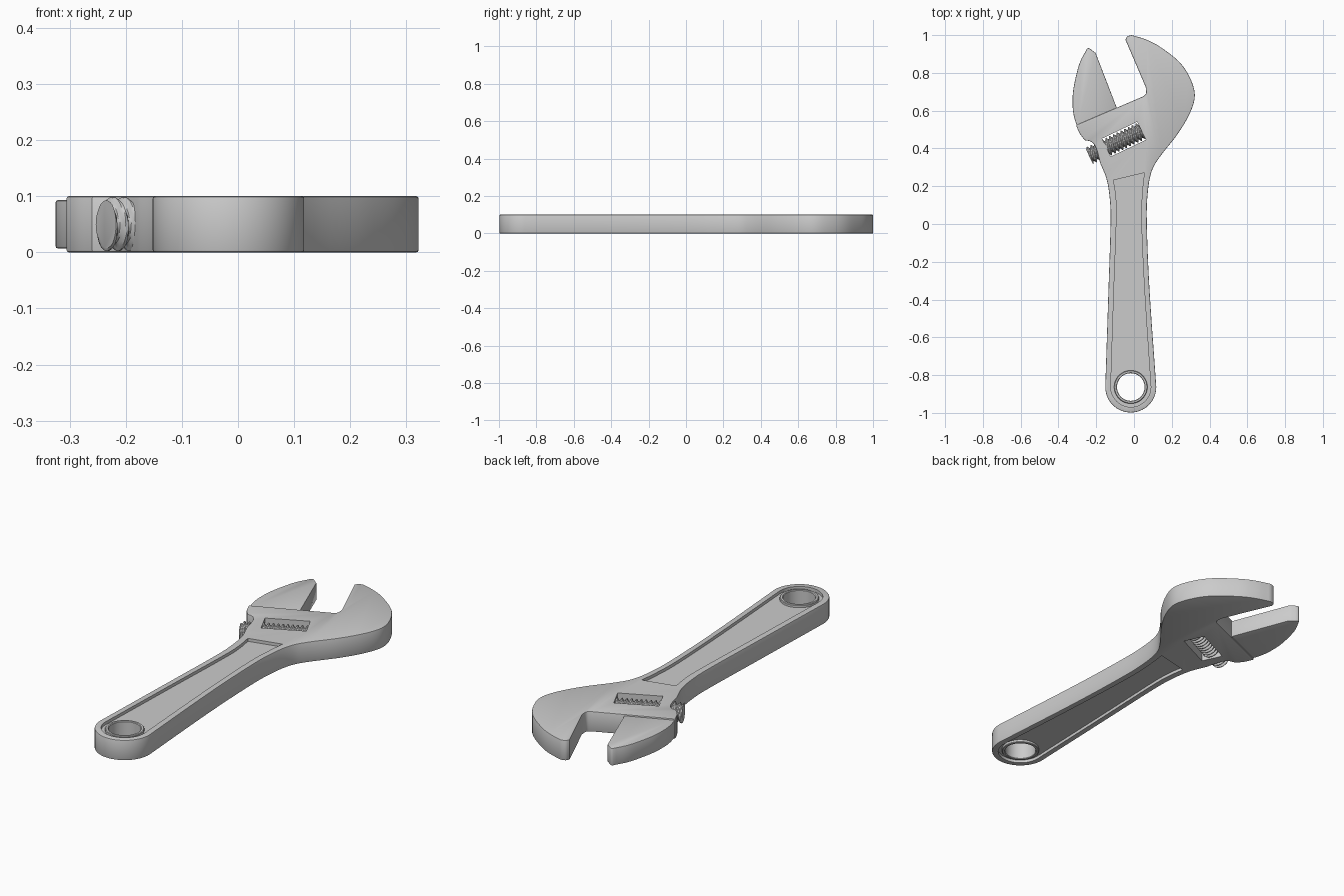
import bpy, bmesh, math
from mathutils import Vector, Matrix

if "Cube" in bpy.data.objects:
    bpy.data.objects.remove(bpy.data.objects["Cube"])

H = 0.1                      # tool thickness
EYE = Vector((-0.017, -0.863))  # hanging hole centre


def spline(pts, n=6):
    """Smooth curve through the points, ends kept as corners."""
    p = [Vector(q) for q in pts]
    p = [2 * p[0] - p[1]] + p + [2 * p[-1] - p[-2]]
    out = []
    for i in range(1, len(p) - 2):
        a, b, c, d = p[i - 1:i + 3]
        for k in range(n):
            t = k / n
            out.append(0.5 * (2 * b + (c - a) * t + (2 * a - 5 * b + 4 * c - d) * t * t
                              + (3 * b - a - 3 * c + d) * t ** 3))
    return out + [p[-2]]


def arc(c, r, a0, a1, n):
    return [c + r * Vector((math.cos(a), math.sin(a)))
            for a in (math.radians(a0 + (a1 - a0) * i / n) for i in range(n + 1))]


def make_object(name, bm):
    bmesh.ops.remove_doubles(bm, verts=bm.verts, dist=1e-5)
    bmesh.ops.recalc_face_normals(bm, faces=bm.faces)
    me = bpy.data.meshes.new(name)
    bm.to_mesh(me)
    bm.free()
    ob = bpy.data.objects.new(name, me)
    bpy.context.collection.objects.link(ob)
    return ob


def prism(name, outline, z0, z1):
    clean = []
    for q in outline:
        q = Vector(q)
        if not clean or (q - clean[-1]).length > 1e-4:
            clean.append(q)
    bm = bmesh.new()
    f = bm.faces.new([bm.verts.new((q.x, q.y, z0)) for q in clean])
    g = bmesh.ops.extrude_face_region(bm, geom=[f])
    bmesh.ops.translate(bm, vec=(0, 0, z1 - z0),
                        verts=[v for v in g['geom'] if isinstance(v, bmesh.types.BMVert)])
    return make_object(name, bm)


def activate(ob):
    bpy.ops.object.select_all(action='DESELECT')
    ob.select_set(True)
    bpy.context.view_layer.objects.active = ob


def bevel(ob, width):
    m = ob.modifiers.new('bevel', 'BEVEL')
    m.width, m.segments, m.use_clamp_overlap = width, 2, False
    m.limit_method, m.angle_limit = 'ANGLE', math.radians(45)
    activate(ob)
    bpy.ops.object.modifier_apply(modifier='bevel')


def cut(ob, cutter):
    m = ob.modifiers.new('cut', 'BOOLEAN')
    m.operation, m.solver, m.object = 'DIFFERENCE', 'EXACT', cutter
    activate(ob)
    bpy.ops.object.modifier_apply(modifier='cut')
    bpy.data.objects.remove(cutter)


def smooth(ob):
    activate(ob)
    bpy.ops.object.shade_smooth_by_angle(angle=math.radians(30))


# Body: fixed jaw, head and handle in one outline
outline = (
    spline([(-0.013, 1.0), (0.06, 0.978), (0.135, 0.94), (0.24, 0.858), (0.298, 0.77),
            (0.322, 0.68), (0.296, 0.587), (0.23, 0.475), (0.135, 0.353), (0.092, 0.274),
            (0.072, 0.157), (0.068, 0.0), (0.082, -0.346), (EYE.x + 0.135, EYE.y)])
    + arc(EYE, 0.135, 0, -180, 28)
    + spline([(EYE.x - 0.135, EYE.y), (-0.135, -0.346), (-0.124, 0.0), (-0.128, 0.13),
              (-0.145, 0.237), (-0.18, 0.325)])
    + spline([(-0.195, 0.385), (-0.208, 0.417), (-0.23, 0.437), (-0.26, 0.443)], 4)
    + spline([(-0.26, 0.443), (-0.288, 0.48), (-0.307, 0.523)], 4)
    + spline([(0.045, 0.674), (0.063, 0.69), (0.062, 0.725)], 4)
    + spline([(-0.045, 0.975), (-0.036, 0.993), (-0.013, 1.0)], 3)[:-1])
body = prism('wrench_body', outline, 0, H)
bevel(body, 0.004)

# Recessed handle panels on both sides
panel = (
    [(-0.108, 0.232)]
    + spline([(0.055, 0.271), (0.045, 0.184), (0.039, 0.02), (0.055, -0.346),
              (EYE.x + 0.106, EYE.y)])
    + arc(EYE, 0.106, 0, -180, 28)
    + spline([(EYE.x - 0.106, EYE.y), (-0.106, -0.346), (-0.093, 0.02), (-0.095, 0.14),
              (-0.108, 0.232)])[:-1])
for z0, z1 in ((-0.05, 0.015), (H - 0.015, H + 0.05)):
    cut(body, prism('panel_cutter', panel, z0, z1))

# Hanging hole and worm window
cut(body, prism('hole_cutter', arc(EYE, 0.078, 0, 360, 48)[:-1], -0.1, 0.2))
ANG = math.radians(25.5)
AX = Vector((math.cos(ANG), math.sin(ANG)))
NX = Vector((-AX.y, AX.x))
MID = Vector((-0.053, 0.449))
window = [MID + AX * a + NX * b for a, b in
          ((-0.103, -0.053), (0.103, -0.053), (0.103, 0.053), (-0.103, 0.053))]
cut(body, prism('window_cutter', window, -0.1, 0.2))
smooth(body)

# Ring lining the hanging hole
bm = bmesh.new()
profile = [(0.073, 0.005), (0.076, 0.002), (0.085, 0.002), (0.088, 0.005),
           (0.088, H - 0.005), (0.085, H - 0.002), (0.076, H - 0.002), (0.073, H - 0.005)]
N = 48
rings = [[bm.verts.new((EYE.x + r * math.cos(math.tau * i / N),
                        EYE.y + r * math.sin(math.tau * i / N), z)) for r, z in profile]
         for i in range(N)]
for i in range(N):
    a, b = rings[i], rings[(i + 1) % N]
    for k in range(len(profile)):
        j = (k + 1) % len(profile)
        bm.faces.new((a[k], a[j], b[j], b[k]))
smooth(make_object('hole_ring', bm))

# Sliding jaw, slightly thinner than the body and seated into the head
jaw_outline = (
    spline([(-0.298, 0.505), (-0.318, 0.57), (-0.325, 0.634), (-0.32, 0.72), (-0.29, 0.846),
            (-0.25, 0.926)])
    + spline([(-0.25, 0.926), (-0.238, 0.931), (-0.203, 0.905)], 3)
    + [(-0.092, 0.617), (-0.085, 0.597)])
jaw = prism('sliding_jaw', jaw_outline, 0.007, H - 0.007)
bevel(jaw, 0.004)
smooth(jaw)

# Worm screw: helical ridge around a core, running from outside into the window
bm = bmesh.new()
PITCH, STEPS, SIDES = 0.022, 8, 32
LENGTH = 0.303 + 0.005
count = round(LENGTH / PITCH * STEPS)
grid = []
for i in range(count + 1):
    x = LENGTH * i / count
    row = []
    for j in range(SIDES):
        a = math.tau * j / SIDES
        ph = (x / PITCH - j / SIDES) % 1.0
        ridge = min(1.0, max(0.0, (0.5 - abs(ph - 0.5)) * 4 - 0.5))
        r = 0.036 + 0.012 * ridge
        row.append(bm.verts.new((x, r * math.cos(a), r * math.sin(a))))
    grid.append(row)
for a, b in zip(grid, grid[1:]):
    for j in range(SIDES):
        k = (j + 1) % SIDES
        bm.faces.new((a[j], a[k], b[k], b[j]))
bm.faces.new(grid[0])
bm.faces.new(grid[-1])
start = MID + AX * (0.103 - LENGTH)
bmesh.ops.transform(bm, verts=bm.verts, matrix=Matrix.Translation((start.x, start.y, H / 2))
                    @ Matrix.Rotation(ANG, 4, 'Z'))
smooth(make_object('worm_screw', bm))
